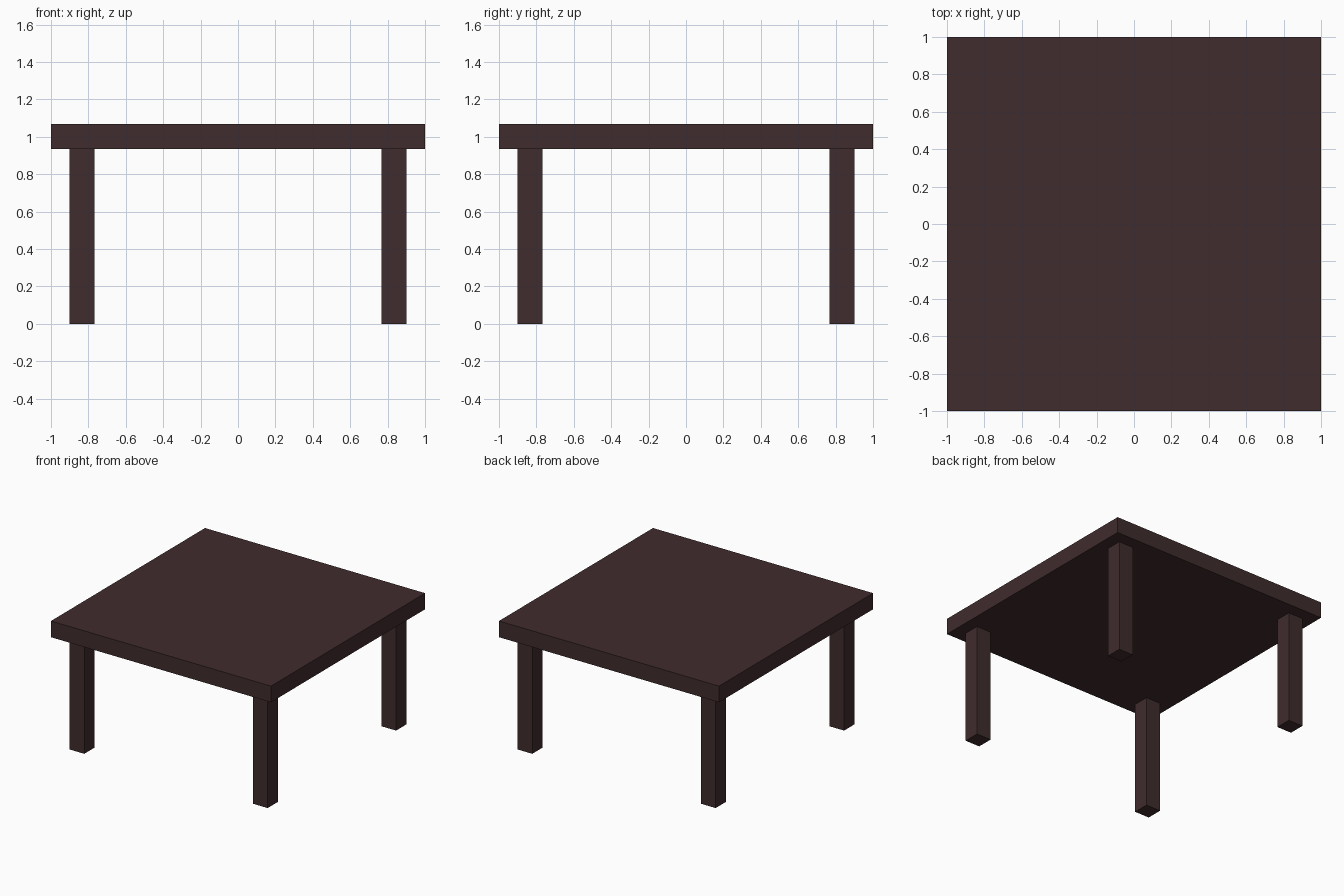
import bpy

if "Cube" in bpy.data.objects:
    bpy.data.objects.remove(bpy.data.objects["Cube"])

# Dark brown wood
wood = bpy.data.materials.new("dark_wood")
wood.diffuse_color = (0.051, 0.025, 0.026, 1.0)
wood.use_nodes = True
wood.node_tree.nodes["Principled BSDF"].inputs["Base Color"].default_value = wood.diffuse_color

TOP_Z = 1.067
THICK = 0.133
LEG_W = 0.133
LEG_H = TOP_Z - THICK
LEG_POS = 0.90 - LEG_W / 2


def box(name, center, size):
    bpy.ops.mesh.primitive_cube_add(size=1, location=center)
    obj = bpy.context.object
    obj.name = name
    obj.scale = size
    bpy.ops.object.transform_apply(location=False, rotation=False, scale=True)
    obj.data.materials.append(wood)
    return obj


# Square slab top
box("table_top", (0, 0, TOP_Z - THICK / 2), (2, 2, THICK))

# Four square legs, inset from the corners
for y_name, sy in (("front", -1), ("back", 1)):
    for x_name, sx in (("left", -1), ("right", 1)):
        box(f"{y_name}_{x_name}_leg",
            (sx * LEG_POS, sy * LEG_POS, LEG_H / 2),
            (LEG_W, LEG_W, LEG_H))
